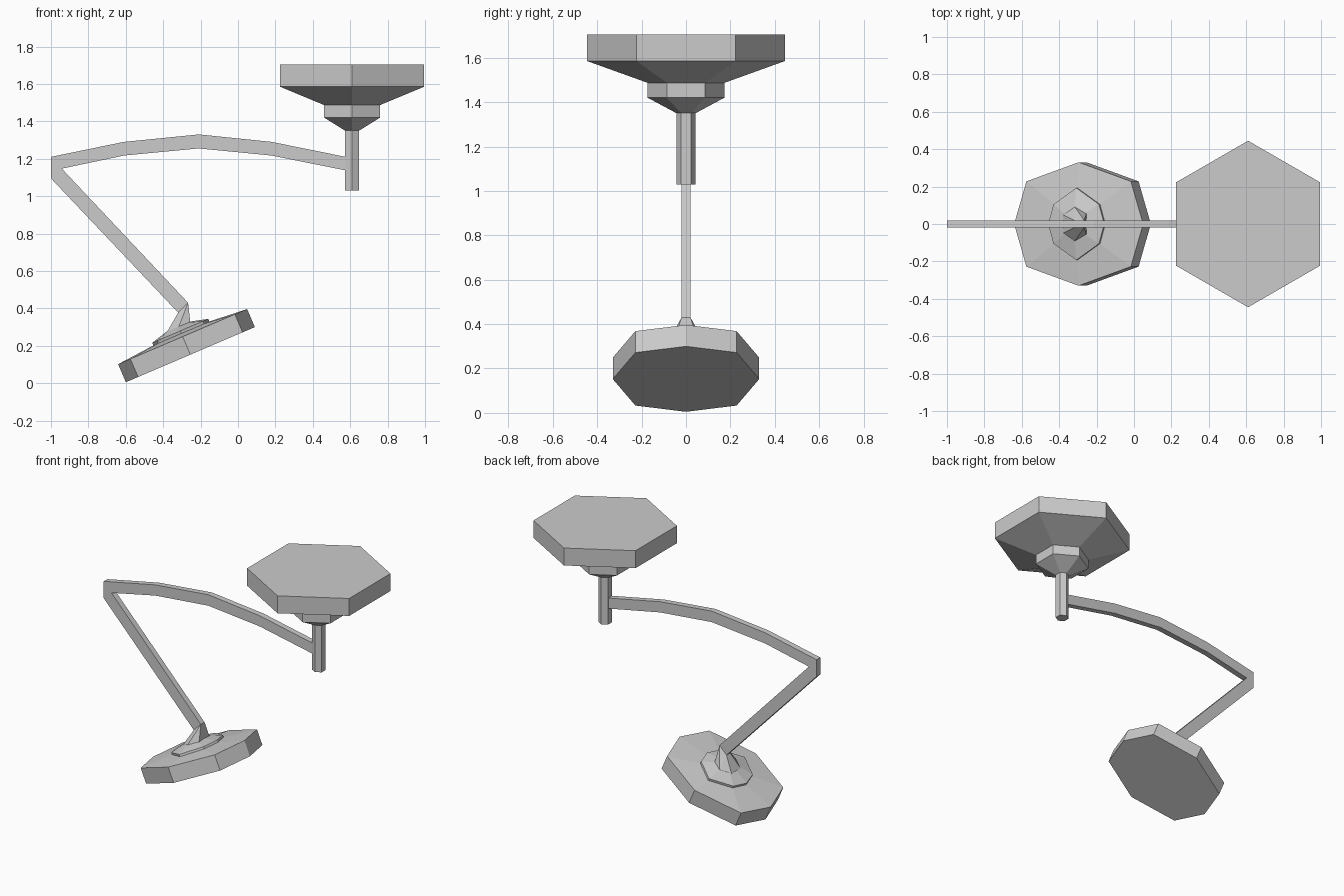
import bpy, bmesh
from math import sin, cos, pi, radians
from mathutils import Vector, Matrix

if "Cube" in bpy.data.objects:
    bpy.data.objects.remove(bpy.data.objects["Cube"], do_unlink=True)

# Single painted-metal grey
grey = bpy.data.materials.new("light_grey_metal")
grey.use_nodes = True
colour = (0.6, 0.6, 0.6, 1)
grey.diffuse_color = colour
grey.node_tree.nodes["Principled BSDF"].inputs["Base Color"].default_value = colour


def finish(name, bm):
    bmesh.ops.recalc_face_normals(bm, faces=bm.faces[:])
    mesh = bpy.data.meshes.new(name)
    bm.to_mesh(mesh)
    bm.free()
    mesh.materials.append(grey)
    obj = bpy.data.objects.new(name, mesh)
    bpy.context.collection.objects.link(obj)
    return obj


def loft(name, rings, matrix=Matrix()):
    """Skin a stack of equal-sized point rings and cap both ends."""
    bm = bmesh.new()
    loops = [[bm.verts.new(matrix @ Vector(p)) for p in ring] for ring in rings]
    for a, b in zip(loops, loops[1:]):
        for i in range(len(a)):
            j = (i + 1) % len(a)
            bm.faces.new((a[i], a[j], b[j], b[i]))
    bm.faces.new(loops[0])
    bm.faces.new(loops[-1])
    return finish(name, bm)


def hexagon(radius, z, x=0.61):
    return [(x + radius * cos(pi / 2 + i * pi / 3),
             radius * sin(pi / 2 + i * pi / 3), z) for i in range(6)]


def octagon(rx, ry, side, z):
    """Octagon with end points on the axes and corners at (0.81 rx, side)."""
    d = rx * 0.81
    return [(rx, 0, z), (d, side, z), (0, ry, z), (-d, side, z),
            (-rx, 0, z), (-d, -side, z), (0, -ry, z), (d, -side, z)]


# Ceiling canopy, collar and drop pole
canopy = [(0.043, 1.35), (0.173, 1.42), (0.173, 1.487), (0.445, 1.585), (0.445, 1.704)]
loft("ceiling_canopy", [hexagon(r, z) for r, z in canopy])
loft("drop_pole", [hexagon(0.043, z) for z in (1.03, 1.36)])

# Bent arm: upper and lower edge pairs in the xz plane
edges = [((0.6, 1.205), (0.6, 1.133)), ((0.18, 1.29), (0.18, 1.217)),
         ((-0.21, 1.33), (-0.21, 1.255)), ((-0.61, 1.29), (-0.61, 1.217)),
         ((-1.0, 1.21), (-0.942, 1.147)), ((-1.0, 1.095), (-0.942, 1.147)),
         ((-0.32, 0.377), (-0.267, 0.43))]
half = 0.02


def section(top, low):
    return [(top[0], -half, top[1]), (top[0], half, top[1]),
            (low[0], half, low[1]), (low[0], -half, low[1])]


loft("upper_arm", [section(*e) for e in edges[:5]])
loft("elbow", [[(x, y, z) for x, z in (edges[4][0], edges[4][1], edges[5][0])]
               for y in (-half, half)])
loft("lower_arm", [section(*e) for e in edges[5:]])

# Tilted lamp head with a shallow raised collar
tilt = Matrix.Translation((-0.296, 0, 0.249)) @ Matrix.Rotation(radians(-23.15), 4, "Y")
loft("lamp_head", [octagon(0.375, 0.33, 0.228, -0.105),
                   octagon(0.375, 0.33, 0.228, 0),
                   octagon(0.163, 0.193, 0.105, 0.018)], tilt)
loft("head_collar", [octagon(0.163, 0.193, 0.105, 0.016),
                     octagon(0.163, 0.193, 0.105, 0.033),
                     octagon(0.07, 0.093, 0.055, 0.058)], tilt)

# Neck narrowing from the collar to the end of the arm
bm = bmesh.new()
for x, y in ((0.068, 0.055), (0, 0.093), (-0.068, 0.05)):
    for s in (-1, 1):
        bm.verts.new(tilt @ Vector((x, y * s, 0.055)))
for p in section(*edges[-1]):
    bm.verts.new(p)
bmesh.ops.convex_hull(bm, input=bm.verts[:])
finish("head_neck", bm)
